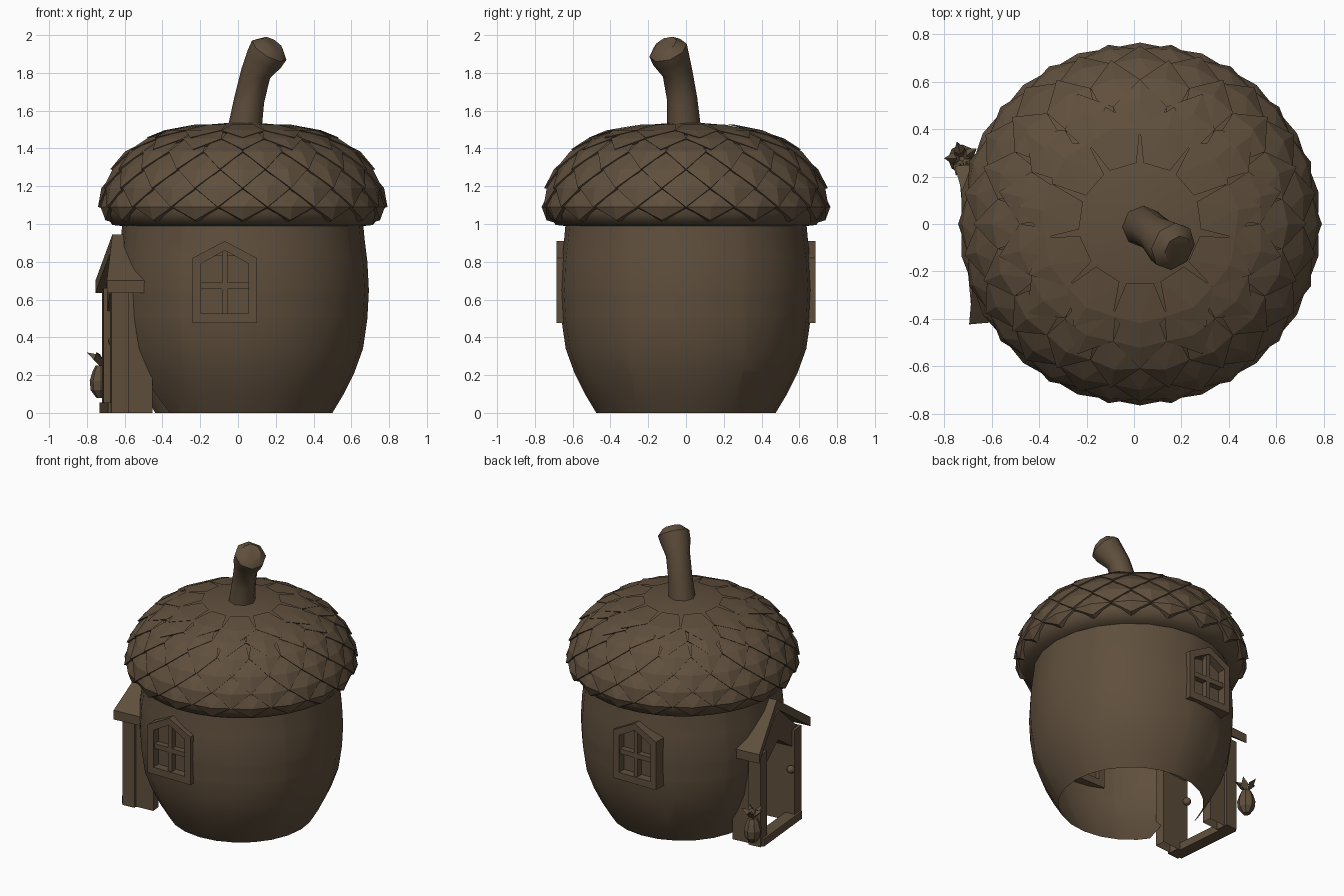
import bpy, bmesh, math
from mathutils import Vector, Matrix

if "Cube" in bpy.data.objects:
    bpy.data.objects.remove(bpy.data.objects["Cube"])

CX = 0.025          # axis of the acorn
WX = -0.07          # window centre in x
# Porch is built around x = 0 facing -x, then turned into place
PORCH = Matrix.Translation((-0.675, -0.085, 0)) @ Matrix.Rotation(0.09, 4, 'Z')

brown = bpy.data.materials.new("dark_brown")
brown.diffuse_color = (0.115, 0.078, 0.046, 1)
brown.use_nodes = True
brown.node_tree.nodes["Principled BSDF"].inputs["Base Color"].default_value = brown.diffuse_color


def finish(bm, name, smooth=None, xf=None):
    bmesh.ops.recalc_face_normals(bm, faces=bm.faces)
    if xf:
        bm.transform(xf)
    me = bpy.data.meshes.new(name)
    bm.to_mesh(me)
    bm.free()
    me.materials.append(brown)
    ob = bpy.data.objects.new(name, me)
    bpy.context.collection.objects.link(ob)
    if smooth:
        bpy.ops.object.select_all(action='DESELECT')
        ob.select_set(True)
        bpy.context.view_layer.objects.active = ob
        bpy.ops.object.shade_smooth_by_angle(angle=math.radians(smooth))
    return ob


def loft(bm, rings, closed=False):
    """Skin a list of vertex rings; closed joins the last to the first."""
    n = len(rings[0])
    for a, b in zip(rings, rings[1:] + ([rings[0]] if closed else [])):
        for i in range(n):
            j = (i + 1) % n
            bm.faces.new((a[i], a[j], b[j], b[i]))


def lathe(bm, profile, n, cx=0, cy=0):
    rings = [[bm.verts.new((cx + r * math.cos(2 * math.pi * i / n),
                            cy + r * math.sin(2 * math.pi * i / n), z))
              for i in range(n)] for r, z in profile]
    loft(bm, rings)
    return rings


def frame(name, outer, inner, place, d0, d1, xf=None):
    """Framed opening: outer and inner 2D outlines given depth d0..d1."""
    bm = bmesh.new()
    rings = [[bm.verts.new(place(u, v, d)) for u, v in pts]
             for pts, d in ((outer, d0), (outer, d1), (inner, d1), (inner, d0))]
    loft(bm, rings, closed=True)
    # no floor in a doorway that reaches the ground
    bmesh.ops.delete(bm, geom=[f for f in bm.faces if all(v.co.z < 0.001 for v in f.verts)
                               and max(e.calc_length() for e in f.edges) > 0.3], context='FACES')
    return finish(bm, name, xf=xf)


def box(name, lo, hi, xf=None):
    bm = bmesh.new()
    bmesh.ops.create_cube(bm, size=1)
    for v in bm.verts:
        v.co = Vector([(a + b) / 2 + c * (b - a) for a, b, c in zip(lo, hi, v.co)])
    return finish(bm, name, xf=xf)


# Acorn body: open-bottomed shell with door and window holes
bm = bmesh.new()
lathe(bm, [(0.475, 0), (0.535, 0.1), (0.59, 0.21), (0.637, 0.34), (0.66, 0.5),
           (0.668, 0.65), (0.66, 0.8), (0.645, 0.92), (0.635, 1.03)], 24, CX)


def hole(bm, lo, hi):
    for axis in range(3):
        for c in (lo[axis], hi[axis]):
            co, no = Vector(), Vector()
            co[axis], no[axis] = c, 1
            bmesh.ops.bisect_plane(bm, geom=bm.verts[:] + bm.edges[:] + bm.faces[:],
                                   plane_co=co, plane_no=no)
    gone = [f for f in bm.faces if all(l < c < h for l, c, h in
                                       zip(lo, f.calc_center_median(), hi))]
    bmesh.ops.delete(bm, geom=gone, context='FACES')


hole(bm, (-1, -0.27, -1), (-0.3, 0.09, 0.62))
hole(bm, (WX - 0.14, -1, 0.51), (WX + 0.14, -0.3, 0.83))
hole(bm, (WX - 0.14, 0.3, 0.51), (WX + 0.14, 1, 0.83))
finish(bm, "acorn_body", 40)

# Cap base: dome with rolled rim
cap = [(0.60, 0.985), (0.69, 0.995), (0.73, 1.05), (0.738, 1.1), (0.725, 1.18),
       (0.68, 1.28), (0.595, 1.38), (0.485, 1.45), (0.37, 1.495), (0.2, 1.525), (0.02, 1.54)]
bm = bmesh.new()
top = lathe(bm, cap, 36, CX)[-1]
bm.faces.new(top)
finish(bm, "cap_dome", 50)


def cap_radius(z):
    for (r0, z0), (r1, z1) in zip(cap[1:], cap[2:]):
        if z <= z1:
            return r0 + (r1 - r0) * (z - z0) / (z1 - z0)
    return 0.02


# Pointed scales overlapping down the cap
bm = bmesh.new()
rows = [(1.02, 1.09, 1.2, 18), (1.09, 1.19, 1.29, 18), (1.19, 1.29, 1.38, 18),
        (1.29, 1.38, 1.445, 18), (1.39, 1.445, 1.49, 14), (1.45, 1.487, 1.515, 11)]
for k, (zt, zm, zu, n) in enumerate(rows):
    w = math.pi / n
    for i in range(n):
        a0 = 2 * w * (i + 0.5 * (k % 2)) + math.pi / 2

        def pt(da, z, lift):
            r = cap_radius(z) + lift
            up = max(0, (z - 1.3) * 0.05) if lift > 0 else -0.012
            return bm.verts.new((CX + r * math.cos(a0 + da), r * math.sin(a0 + da), z + up))
        tip, left, right = pt(0, zt, 0.03), pt(-w, zm, 0.014), pt(w, zm, 0.014)
        ul, ur, mid = pt(-w * 0.8, zu, 0.001), pt(w * 0.8, zu, 0.001), pt(0, zm, 0.028)
        bt, bl, br = pt(0, zt, -0.01), pt(-w, zm, -0.01), pt(w, zm, -0.01)
        for f in ((tip, mid, left), (tip, right, mid), (left, mid, ul), (mid, ur, ul),
                  (mid, right, ur), (bt, tip, left, bl), (br, right, tip, bt)):
            bm.faces.new(f)
finish(bm, "cap_scales")

# Bent stem, flaring to a rounded end
path = [((0.035, -0.01, 1.5), 0.09), ((0.06, -0.02, 1.66), 0.08),
        ((0.095, -0.045, 1.8), 0.08), ((0.14, -0.08, 1.875), 0.1),
        ((0.165, -0.095, 1.92), 0.105), ((0.185, -0.11, 1.95), 0.065)]
bm = bmesh.new()
rings = []
for i, (p, r) in enumerate(path):
    t = Vector(path[min(i + 1, 5)][0]) - Vector(path[max(i - 1, 0)][0])
    q = Vector((0, 0, 1)).rotation_difference(t)
    rings.append([bm.verts.new(Vector(p) + q @ Vector((r * math.cos(a), r * math.sin(a), 0)))
                  for a in [math.pi * j / 4 for j in range(8)]])
loft(bm, rings)
bm.faces.new(rings[-1])
finish(bm, "stem", 45)

# Porch frame around the open doorway
outer = [(-0.25, 0), (-0.25, 0.3), (-0.25, 0.66), (0, 0.88), (0.25, 0.66), (0.25, 0.3), (0.25, 0)]
inner = [(-0.18, 0), (-0.18, 0.3), (-0.18, 0.54), (0, 0.66), (0.18, 0.54), (0.18, 0.3), (0.18, 0)]
frame("porch_frame", outer, inner, lambda u, v, d: (d, u, v), 0.0, 0.2, PORCH)
for s in (-1, 1):
    box("door_post", (-0.02, s * 0.225 - 0.045, 0), (0.07, s * 0.225 + 0.045, 0.66), PORCH)
box("door_sill", (-0.035, -0.25, 0), (0.05, 0.25, 0.055), PORCH)

# Porch roof: two sloping slabs
for s in (-1, 1):
    bm = bmesh.new()
    loops = []
    for x0, x1, u, z in ((0.01, 0.16, 0, 0.945), (-0.05, 0.17, 0.335, 0.70)):
        loops.append([bm.verts.new((x, s * u, z + dz))
                      for x, dz in ((x0, 0), (x1, 0), (x1, -0.065), (x0, -0.065))])
    loft(bm, loops)
    for l in loops:
        bm.faces.new(l)
    finish(bm, "porch_roof_slab", xf=PORCH)

# Door knob
bm = bmesh.new()
bmesh.ops.create_icosphere(bm, subdivisions=2, radius=0.028)
bm.transform(Matrix.Translation((0.0, -0.165, 0.38)))
finish(bm, "door_knob", 40, PORCH)

# Front and back windows
w_out = [(-0.17, 0.475), (-0.17, 0.65), (-0.17, 0.82), (0, 0.91), (0.17, 0.82), (0.17, 0.65), (0.17, 0.475)]
w_in = [(-0.125, 0.525), (-0.125, 0.65), (-0.125, 0.79), (0, 0.86), (0.125, 0.79), (0.125, 0.65), (0.125, 0.525)]
for s, side in ((-1, "front"), (1, "back")):
    frame(side + "_window_frame", w_out, w_in,
          lambda u, v, d: (WX + u, s * d, v), 0.585, 0.685)
    y0, y1 = sorted((s * 0.63, s * 0.672))
    box(side + "_window_mullion", (WX - 0.015, y0, 0.5), (WX + 0.015, y1, 0.87))
    box(side + "_window_crossbar", (WX - 0.14, y0, 0.655), (WX + 0.14, y1, 0.69))
    y0, y1 = sorted((s * 0.618, s * 0.626))
    box(side + "_window_pane", (WX - 0.15, y0, 0.49), (WX + 0.15, y1, 0.83))

# Potted plant beside the door
bm = bmesh.new()
PX, PY = -0.725, 0.275
pot = lathe(bm, [(0.025, 0.08), (0.055, 0.12), (0.06, 0.17), (0.045, 0.22), (0.03, 0.25)],
            8, PX, PY)
bm.faces.new(pot[0])
bm.faces.new(pot[-1])
for i in range(5):
    a = 2 * math.pi * i / 5 + 0.6

    def leaf(r, da, z):
        return bm.verts.new((PX + r * math.cos(a + da), PY + r * math.sin(a + da), z))
    b, l, r, t = leaf(0, 0, 0.24), leaf(0.045, -0.6, 0.28), leaf(0.045, 0.6, 0.28), leaf(0.075, 0, 0.32)
    c = leaf(0.02, 0, 0.31)
    for f in ((b, l, t), (b, t, r), (c, t, l), (c, r, t)):
        bm.faces.new(f)
finish(bm, "plant_pot")
